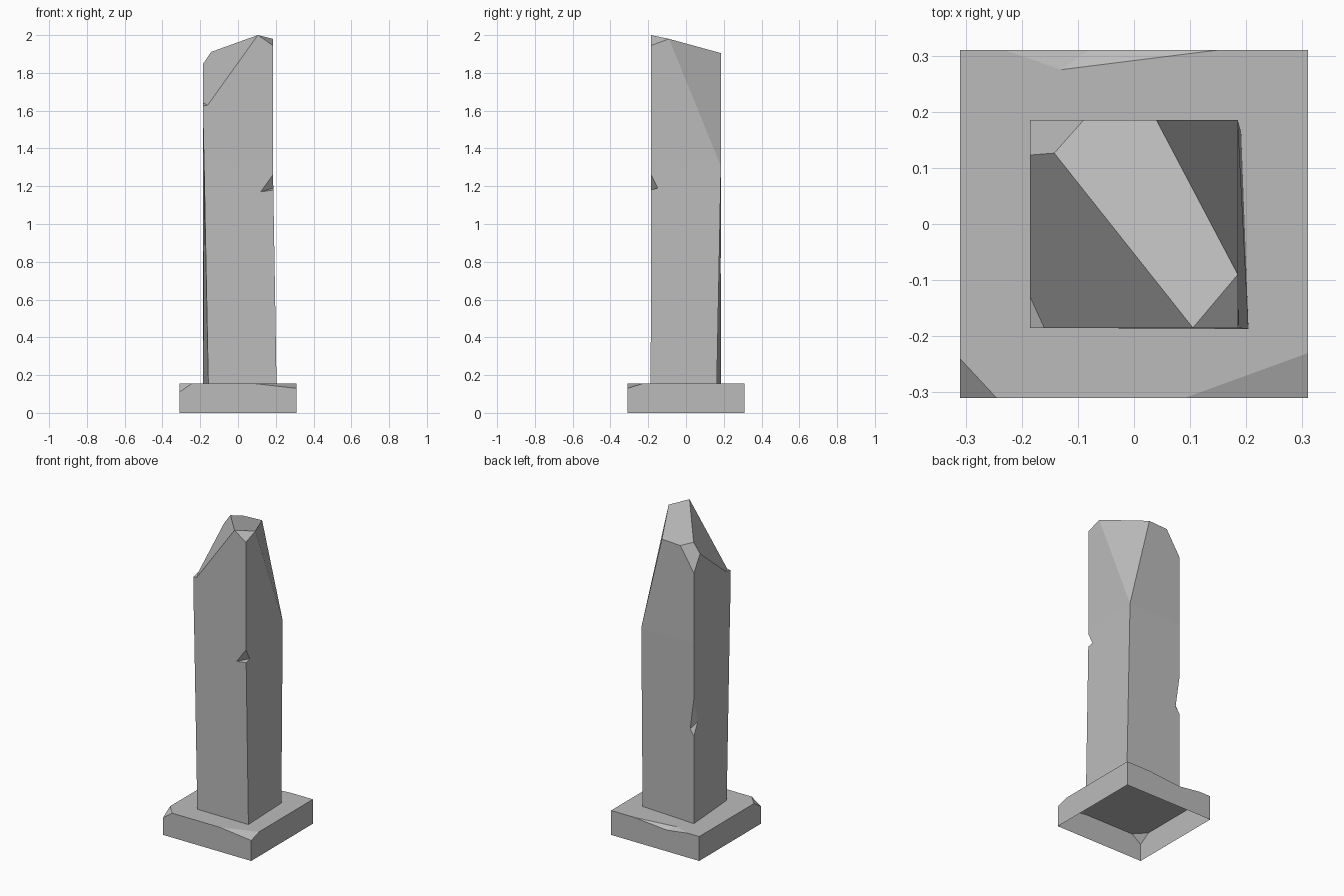
import bpy
import bmesh
from mathutils import Vector

cube = bpy.data.objects.get("Cube")
if cube:
    bpy.data.objects.remove(cube, do_unlink=True)

stone = bpy.data.materials.new("grey stone")
stone.use_nodes = True
stone.diffuse_color = (0.5, 0.5, 0.5, 1)
stone.node_tree.nodes["Principled BSDF"].inputs["Base Color"].default_value = (0.5, 0.5, 0.5, 1)


def add_object(name, bm):
    bmesh.ops.recalc_face_normals(bm, faces=bm.faces)
    mesh = bpy.data.meshes.new(name)
    bm.to_mesh(mesh)
    bm.free()
    mesh.materials.append(stone)
    obj = bpy.data.objects.new(name, mesh)
    bpy.context.collection.objects.link(obj)
    return obj


def stack_rings(rings):
    """Closed solid through a stack of four-cornered rings."""
    bm = bmesh.new()
    loops = [[bm.verts.new(p) for p in ring] for ring in rings]
    for low, high in zip(loops, loops[1:]):
        for i in range(4):
            j = (i + 1) % 4
            bm.faces.new((low[i], low[j], high[j], high[i]))
    bm.faces.new(loops[0][::-1])
    bm.faces.new(loops[-1])
    return bm


def square(half, z):
    return [(-half, -half, z), (half, -half, z), (half, half, z), (-half, half, z)]


def slice_off(bm, p, q, r, inside):
    """Cut along the plane of three points, keeping the side of 'inside'."""
    p, q, r = Vector(p), Vector(q), Vector(r)
    normal = (q - p).cross(r - p).normalized()
    if normal.dot(Vector(inside) - p) > 0:
        normal.negate()
    cut = bmesh.ops.bisect_plane(
        bm, geom=bm.verts[:] + bm.edges[:] + bm.faces[:], dist=1e-5,
        plane_co=p, plane_no=normal, clear_outer=True)
    edges = [e for e in cut["geom_cut"] if isinstance(e, bmesh.types.BMEdge)]
    bmesh.ops.holes_fill(bm, edges=edges, sides=0)
    bmesh.ops.recalc_face_normals(bm, faces=bm.faces)
    return normal


def chip_edge(obj, a, b, c, d):
    """Remove a wedge whose deepest line is a-b and whose rims reach c and d."""
    points = [Vector(v) for v in (a, b, c, d)]
    middle = (points[0] + points[1]) / 2
    bm = bmesh.new()
    for p in points:
        bm.verts.new(middle + (p - middle) * 2)
    bmesh.ops.convex_hull(bm, input=bm.verts[:])
    cutter = add_object("chip_cutter", bm)
    cutter.hide_render = True
    mod = obj.modifiers.new("chip", "BOOLEAN")
    mod.operation = "DIFFERENCE"
    mod.solver = "EXACT"
    mod.object = cutter
    bpy.context.view_layer.objects.active = obj
    bpy.ops.object.modifier_apply(modifier=mod.name)
    bpy.data.objects.remove(cutter, do_unlink=True)


# Column: square shaft with a slightly skewed foot
W = 0.185
foot = [(-0.157, -W, 0.156), (0.204, -0.187, 0.156), (0.191, 0.163, 0.156), (-W, W, 0.156)]
waist = square(W, 1.3)
waist[0] = (-0.179, -W, 1.3)
bm = stack_rings([foot, waist, square(W, 1.55), square(W, 2.2)])

# Broken top: five slanting breaks
core = (0, 0, 1)
slice_off(bm, (0.105, -W, 2.0), (-0.145, 0.13, 1.91), (W, -0.09, 1.98), core)
slice_off(bm, (W, -0.09, 1.98), (0.04, W, 1.905), (W, W, 1.305), core)
slice_off(bm, (0.105, -W, 2.0), (W, -0.09, 1.98), (W, -W, 1.945), core)
slice_off(bm, (-W, W, 1.748), (-W, 0.125, 1.845), (-0.09, W, 1.899), core)
steep = slice_off(bm, (0.105, -W, 2.0), (-0.145, 0.13, 1.91), (-0.16, -W, 1.63), core)

# Small raised tip at the lowest corner of the steep break
face = max(bm.faces, key=lambda f: f.normal.dot(steep))
bmesh.ops.bisect_plane(bm, geom=[face] + face.edges[:] + face.verts[:], dist=1e-5,
                       plane_co=(-0.16, -W, 1.6), plane_no=(0.055, 0.025, 0))
tip = min(bm.verts, key=lambda v: (v.co - Vector((-W, -W, 1.595))).length)
tip.co.z = 1.625
column = add_object("column", bm)

# Chips in two column edges
chip_edge(column, (0.12, -W, 1.17), (W, -0.15, 1.19), (W, -W, 1.26), (W, -W, 1.18))
chip_edge(column, (-0.157, W, 0.75), (-W, 0.145, 0.79), (-W, W, 0.95), (-W, W, 0.71))

# Plinth: low block with two broken corners and a dented back edge
P, T = 0.31, 0.155
bm = stack_rings([square(P, 0), square(P, T)])
slice_off(bm, (-P, -0.24, T), (-0.245, -P, T), (-P, -P, 0.11), (0, 0, 0.1))
slice_off(bm, (P, -0.23, T), (0.09, -P, T), (P, -P, 0.13), (0, 0, 0.1))
plinth = add_object("plinth", bm)
chip_edge(plinth, (-0.13, 0.275, T), (-0.08, P, 0.135), (-0.23, P, T), (0.15, P, T))

# The plinth is hollow underneath
bm = bmesh.new()
bm.from_mesh(plinth.data)
under = [f for f in bm.faces if f.calc_center_median().z < 0.001]
bmesh.ops.delete(bm, geom=under, context="FACES")
bm.to_mesh(plinth.data)
bm.free()
